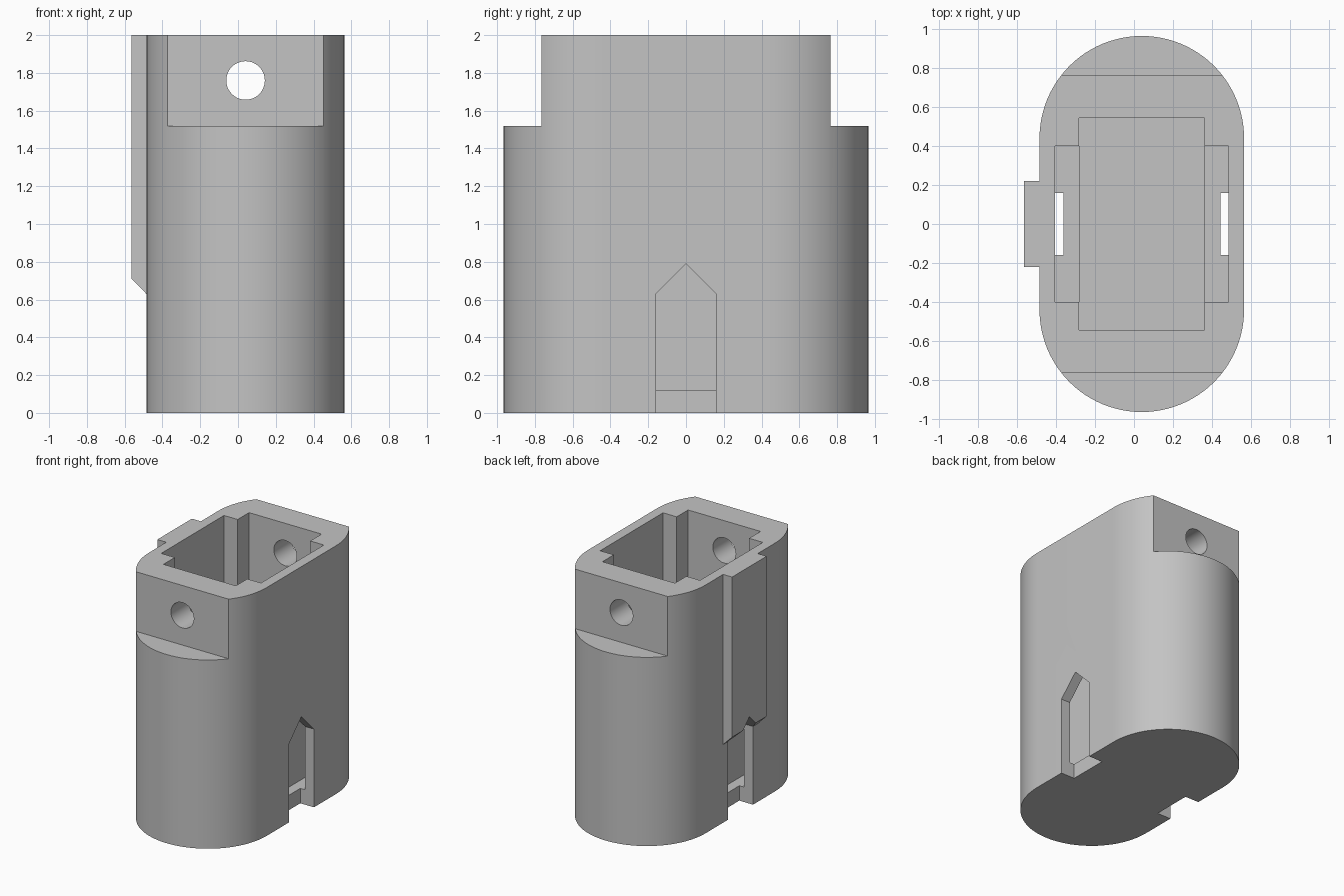
import bpy, bmesh, math
from mathutils import Vector

cube = bpy.data.objects.get("Cube")
if cube:
    bpy.data.objects.remove(cube, do_unlink=True)

grey = bpy.data.materials.new("plain grey")
grey.use_nodes = True
colour = (0.55, 0.55, 0.55, 1)
grey.diffuse_color = colour
grey.node_tree.nodes["Principled BSDF"].inputs["Base Color"].default_value = colour

CX = 0.04       # middle of the body across x
R = 0.525       # radius of the rounded ends
STRAIGHT = 0.44 # half length of the flat sides
FLOOR = 0.95    # floor of the main cavity


def prism(name, points, axis, low, high):
    """Extrude a closed 2D outline along an axis (0, 1 or 2)."""
    bm = bmesh.new()
    rings = []
    for level in (low, high):
        ring = []
        for p in points:
            co = list(p)
            co.insert(axis, level)
            ring.append(bm.verts.new(Vector(co)))
        rings.append(ring)
    bm.faces.new(rings[0])
    bm.faces.new(rings[1])
    for i in range(len(points)):
        j = (i + 1) % len(points)
        bm.faces.new((rings[0][i], rings[0][j], rings[1][j], rings[1][i]))
    bmesh.ops.recalc_face_normals(bm, faces=bm.faces)
    mesh = bpy.data.meshes.new(name)
    bm.to_mesh(mesh)
    bm.free()
    mesh.materials.append(grey)
    obj = bpy.data.objects.new(name, mesh)
    bpy.context.collection.objects.link(obj)
    return obj


def box(name, x0, x1, y0, y1, z0, z1):
    return prism(name, [(x0, y0), (x1, y0), (x1, y1), (x0, y1)], 2, z0, z1)


def arc(cx, cy, r, start, end, steps):
    angles = [start + (end - start) * i / steps for i in range(steps + 1)]
    return [(cx + r * math.cos(a), cy + r * math.sin(a)) for a in angles]


def combine(target, tool, operation="DIFFERENCE"):
    bpy.context.view_layer.objects.active = target
    mod = target.modifiers.new(tool.name, "BOOLEAN")
    mod.operation = operation
    mod.solver = "EXACT"
    mod.object = tool
    bpy.ops.object.modifier_apply(modifier=mod.name)
    bpy.data.objects.remove(tool, do_unlink=True)


# Body with two rounded ends
outline = (arc(CX, STRAIGHT, R, 0, math.pi, 48)
           + arc(CX, -STRAIGHT, R, math.pi, 2 * math.pi, 48))
body = prism("housing_body", outline, 2, 0, 2)

# Guide rail on one side, with a chamfered lower end
rail = prism("guide_rail", [(-0.565, 2), (-0.565, 0.71), (-0.485, 0.63),
                            (-0.45, 0.63), (-0.45, 2)], 1, -0.22, 0.22)
# prism keeps the remaining axes in order: x, z
combine(body, rail, "UNION")

# Flats at the upper front and back
for side in (-1, 1):
    y0, y1 = sorted((side * 0.765, side * 1.2))
    combine(body, box("end_flat", -1, 1, y0, y1, 1.52, 2.2))

# Main cavity, and the deeper slots along both sides
combine(body, box("cavity", CX - 0.323, CX + 0.323, -0.545, 0.545, FLOOR, 2.2))
for side in (-1, 1):
    x0, x1 = sorted((CX + side * 0.323, CX + side * 0.445))
    combine(body, box("side_slot", x0, x1, -0.4, 0.4, 0.12, 2.2))

# Pointed notches at the foot of both sides
notch = [(-0.16, -0.2), (0.16, -0.2), (0.16, 0.63), (0, 0.79), (-0.16, 0.63)]
for side in (-1, 1):
    x0, x1 = sorted((CX + side * 0.403, CX + side * 0.9))
    combine(body, prism("notch", notch, 0, x0, x1))

# Pin hole through both end walls
circle = arc(CX, 1.76, 0.102, 0, 2 * math.pi, 48)[:-1]
combine(body, prism("pin_hole", circle, 1, -1.2, 1.2))

# Smooth rounded walls, sharp edges elsewhere
bpy.ops.object.select_all(action="DESELECT")
body.select_set(True)
bpy.context.view_layer.objects.active = body
bpy.ops.object.shade_smooth_by_angle(angle=math.radians(25))
